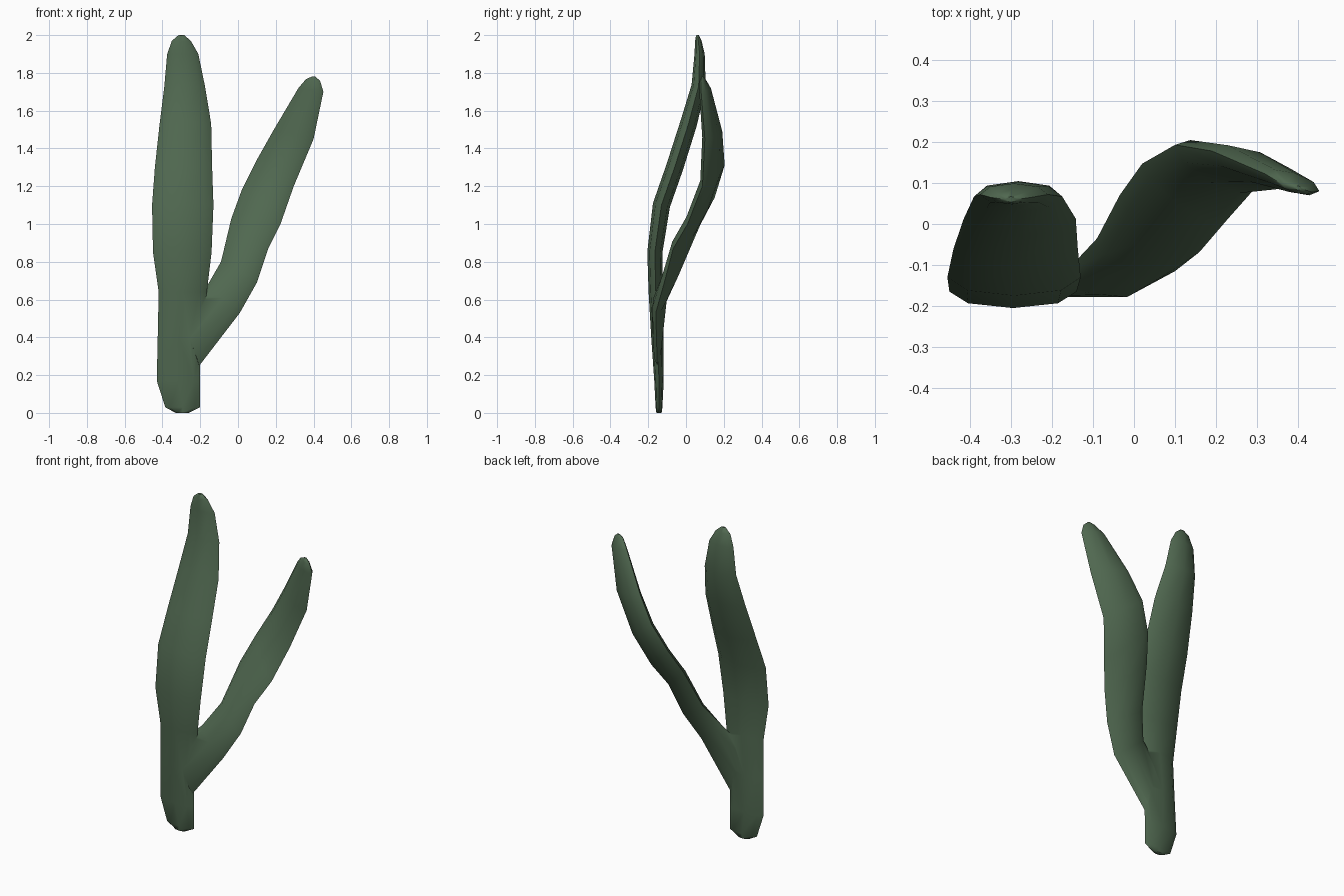
import bpy, bmesh, math
from mathutils import Vector

if "Cube" in bpy.data.objects:
    bpy.data.objects.remove(bpy.data.objects["Cube"])


def loft_blade(name, stations, sides=8):
    """Loft a flattened tube; each station = (left edge, right edge, half thickness)."""
    bm = bmesh.new()
    pairs = [(Vector(l), Vector(r), t) for l, r, t in stations]
    mids = [(l + r) / 2 for l, r, t in pairs]
    rings = []
    for i, (l, r, t) in enumerate(pairs):
        along = mids[min(i + 1, len(mids) - 1)] - mids[max(i - 1, 0)]
        half = (r - l) / 2
        normal = along.cross(half).normalized()
        ring = []
        for k in range(sides):
            a = 2 * math.pi * k / sides
            ring.append(bm.verts.new(mids[i] + half * math.cos(a) + normal * t * math.sin(a)))
        rings.append(ring)
    for a, b in zip(rings, rings[1:]):
        for k in range(sides):
            n = (k + 1) % sides
            bm.faces.new((a[k], a[n], b[n], b[k]))
    bm.faces.new(rings[0][::-1])
    bm.faces.new(rings[-1])
    bmesh.ops.recalc_face_normals(bm, faces=bm.faces[:])
    mesh = bpy.data.meshes.new(name)
    bm.to_mesh(mesh)
    bm.free()
    mesh.materials.append(green)
    obj = bpy.data.objects.new(name, mesh)
    bpy.context.collection.objects.link(obj)
    return obj


green = bpy.data.materials.new("leaf_green")
green.diffuse_color = (0.08, 0.138, 0.08, 1)
green.use_nodes = True
green.node_tree.nodes["Principled BSDF"].inputs["Base Color"].default_value = green.diffuse_color

# Tall blade: z, left x, right x, centre y, half thickness
tall = [
    (0.00, -0.33, -0.26, -0.143, 0.014),
    (0.03, -0.385, -0.20, -0.143, 0.018),
    (0.17, -0.43, -0.20, -0.143, 0.025),
    (0.40, -0.425, -0.20, -0.152, 0.032),
    (0.64, -0.42, -0.165, -0.160, 0.038),
    (0.85, -0.45, -0.14, -0.165, 0.040),
    (1.10, -0.455, -0.13, -0.130, 0.046),
    (1.30, -0.44, -0.137, -0.060, 0.046),
    (1.53, -0.415, -0.142, 0.013, 0.045),
    (1.73, -0.39, -0.175, 0.067, 0.038),
    (1.90, -0.375, -0.21, 0.072, 0.027),
    (1.97, -0.35, -0.25, 0.065, 0.017),
    (2.00, -0.315, -0.285, 0.060, 0.007),
]
main = loft_blade("tall_blade", [((l, y, z), (r, y, z), t) for z, l, r, y, t in tall])

# Twisted side blade branching off the stem
side = loft_blade("side_blade", [
    ((-0.31, -0.155, 0.54), (-0.205, -0.152, 0.25), 0.024),
    ((-0.165, -0.115, 0.67), (0.01, -0.16, 0.53), 0.036),
    ((-0.09, -0.035, 0.80), (0.10, -0.115, 0.69), 0.040),
    ((-0.035, 0.07, 1.03), (0.16, -0.068, 0.87), 0.041),
    ((0.02, 0.147, 1.18), (0.225, 0.008, 1.00), 0.041),
    ((0.10, 0.193, 1.34), (0.295, 0.087, 1.20), 0.042),
    ((0.19, 0.178, 1.50), (0.40, 0.10, 1.45), 0.038),
    ((0.32, 0.122, 1.72), (0.452, 0.08, 1.70), 0.024),
    ((0.36, 0.098, 1.767), (0.435, 0.078, 1.757), 0.013),
    ((0.39, 0.09, 1.78), (0.41, 0.085, 1.78), 0.005),
])

# Fuse the two blades into one plant
fuse = main.modifiers.new("fuse", 'BOOLEAN')
fuse.operation = 'UNION'
fuse.solver = 'EXACT'
fuse.object = side
bpy.context.view_layer.update()
graph = bpy.context.evaluated_depsgraph_get()
fused = bpy.data.meshes.new_from_object(main.evaluated_get(graph))
main.modifiers.clear()
main.data = fused
main.name = "forked_leaf"
bpy.data.objects.remove(side)

# Smooth shading
bpy.context.view_layer.objects.active = main
main.select_set(True)
bpy.ops.object.shade_smooth_by_angle(angle=math.radians(60))
